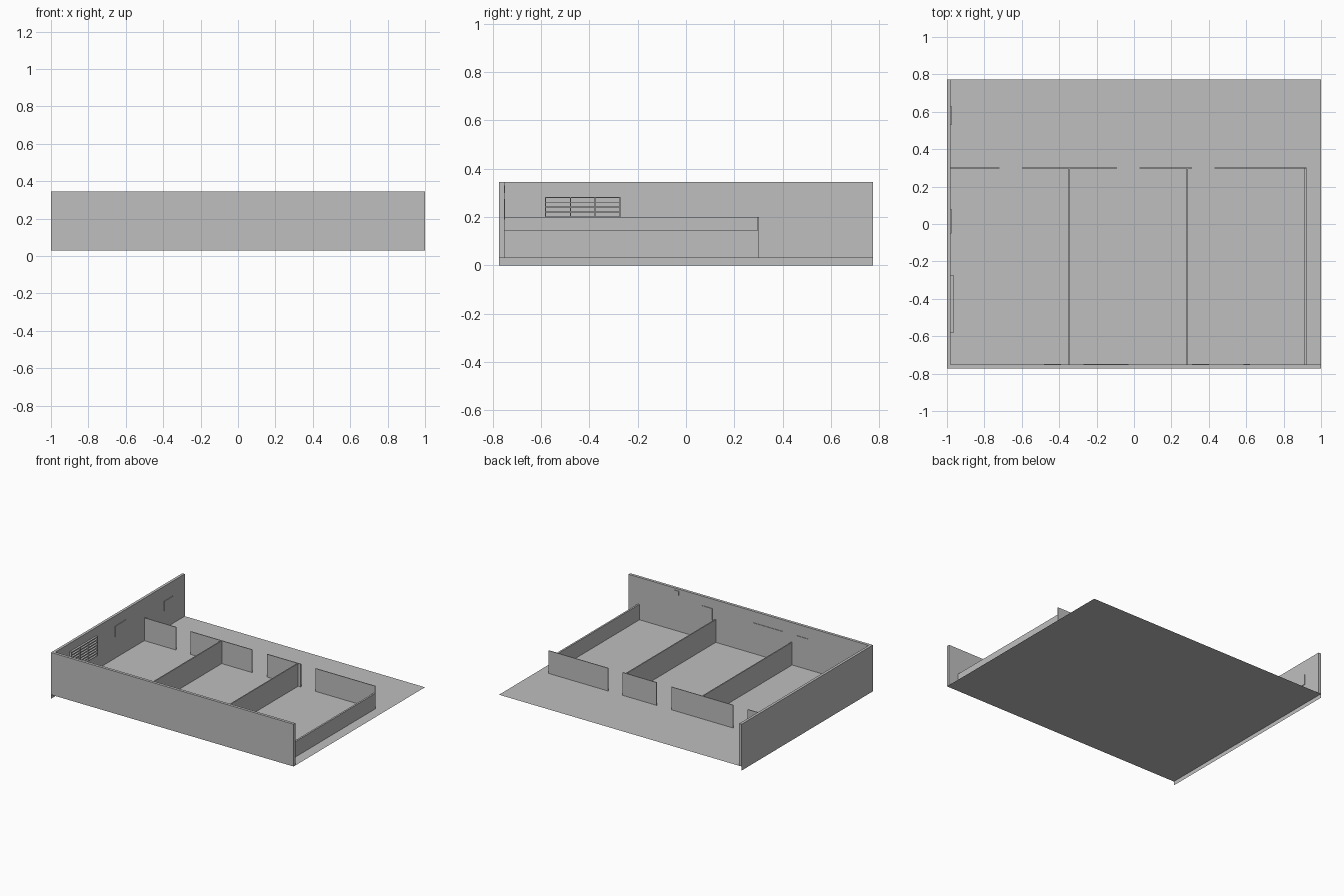
import bpy

cube = bpy.data.objects.get("Cube")
if cube:
    bpy.data.objects.remove(cube, do_unlink=True)

# One plain grey for the whole building
grey = bpy.data.materials.new("plain_grey")
grey.use_nodes = True
colour = (0.52, 0.52, 0.52, 1)
grey.diffuse_color = colour
for node in grey.node_tree.nodes:
    if node.type == "BSDF_PRINCIPLED":
        node.inputs["Base Color"].default_value = colour


def add_mesh(name, verts, faces):
    mesh = bpy.data.meshes.new(name)
    mesh.from_pydata(verts, [], faces)
    mesh.materials.append(grey)
    obj = bpy.data.objects.new(name, mesh)
    bpy.context.collection.objects.link(obj)
    return obj


def box(name, xs, ys, zs):
    verts = [(x, y, z) for x in xs for y in ys for z in zs]
    faces = [(0, 1, 3, 2), (4, 6, 7, 5), (0, 4, 5, 1),
             (2, 3, 7, 6), (0, 2, 6, 4), (1, 5, 7, 3)]
    return add_mesh(name, verts, faces)


HALF_X, HALF_Y = 1.0, 0.773
FLOOR, TOP, ROOM, LOW = 0.03, 0.345, 0.2, 0.145
IN_X, IN_Y, REAR = -0.98, -0.752, 0.302

# Floor sheet
add_mesh("floor", [(-HALF_X, -HALF_Y, FLOOR), (HALF_X, -HALF_Y, FLOOR),
                   (HALF_X, HALF_Y, FLOOR), (-HALF_X, HALF_Y, FLOOR)],
         [(0, 1, 2, 3)])

# Tall outer walls, with the side wall's facing running below the floor
box("front_wall", (IN_X, HALF_X), (-HALF_Y, IN_Y), (FLOOR, TOP))
box("side_wall", (-HALF_X, IN_X), (-HALF_Y, HALF_Y), (FLOOR, TOP))
add_mesh("side_wall_skirt",
         [(-HALF_X, -HALF_Y, 0), (-HALF_X, -HALF_Y, FLOOR),
          (-HALF_X, HALF_Y, FLOOR), (-HALF_X, HALF_Y, 0)], [(0, 1, 2, 3)])

# Room partitions and the low end wall
for i, x in enumerate((-0.345, 0.285)):
    box(f"partition_{i + 1}", (x - 0.004, x + 0.004), (IN_Y, REAR), (FLOOR, ROOM))
box("low_end_wall", (0.91, 0.923), (IN_Y, REAR), (FLOOR, LOW))

# Rear wall panels with door gaps between them
rear_spans = ((IN_X, -0.72), (-0.6, -0.09), (0.03, 0.31), (0.43, 0.923))
for i, span in enumerate(rear_spans):
    box(f"rear_panel_{i + 1}", span, (REAR - 0.006, REAR), (FLOOR, ROOM))

# Thin boards on the inside of the front wall
front_boards = (("notice_board", (-0.48, -0.39), (0.19, 0.26)),
                ("writing_board", (-0.27, -0.03), (0.13, 0.26)),
                ("poster", (0.31, 0.4), (0.19, 0.275)),
                ("small_sign", (0.585, 0.62), (0.3, 0.33)))
for name, xs, zs in front_boards:
    box(name, xs, (IN_Y, IN_Y + 0.004), zs)

# Thin boards on the inside of the side wall
for i, (ys, zs) in enumerate((((-0.05, 0.08), (0.19, 0.27)),
                              ((0.53, 0.63), (0.16, 0.235)))):
    box(f"side_board_{i + 1}", (IN_X, IN_X + 0.004), ys, zs)

# Open wall rack: uprights and shelves
rack_x = (IN_X, -0.965)
y0, y1, z0, z1 = -0.583, -0.272, 0.14, 0.283
bay = (y1 - y0 - 0.004) / 3
for i in range(4):
    y = y0 + i * bay
    box(f"rack_upright_{i + 1}", rack_x, (y, y + 0.004), (z0, z1))
shelf_gap = (z1 - z0 - 0.003) / 7
for i in range(8):
    z = z0 + i * shelf_gap
    box(f"rack_shelf_{i + 1}", rack_x, (y0, y1), (z, z + 0.003))
